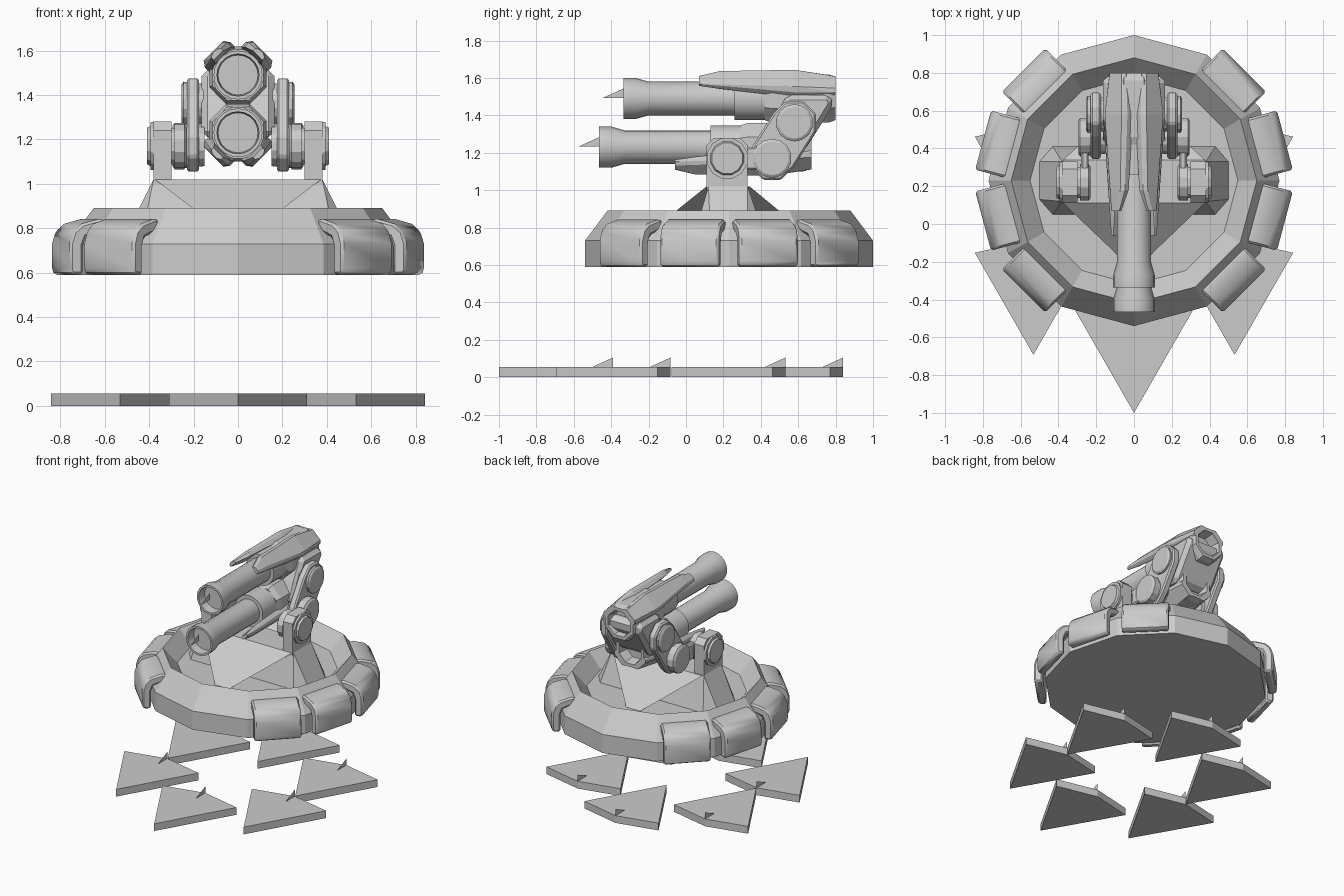
import bpy, bmesh
from math import cos, sin, pi, radians, sqrt
from mathutils import Vector, Matrix

if "Cube" in bpy.data.objects:
    bpy.data.objects.remove(bpy.data.objects["Cube"])


def finish(name, bm, smooth=False, bevel=0.0):
    bmesh.ops.recalc_face_normals(bm, faces=bm.faces)
    me = bpy.data.meshes.new(name)
    bm.to_mesh(me)
    bm.free()
    ob = bpy.data.objects.new(name, me)
    bpy.context.collection.objects.link(ob)
    if bevel:
        m = ob.modifiers.new("bevel", 'BEVEL')
        m.width, m.segments, m.limit_method = bevel, 1, 'ANGLE'
    if smooth:
        bpy.ops.object.select_all(action='DESELECT')
        ob.select_set(True)
        bpy.context.view_layer.objects.active = ob
        bpy.ops.object.shade_smooth_by_angle(angle=radians(35))
    return ob


def hull(name, pts, **kw):
    bm = bmesh.new()
    for p in pts:
        bm.verts.new(p)
    r = bmesh.ops.convex_hull(bm, input=bm.verts)
    junk = {g for g in r["geom_interior"] + r["geom_unused"] if isinstance(g, bmesh.types.BMVert)}
    bmesh.ops.delete(bm, geom=list(junk), context='VERTS')
    bmesh.ops.dissolve_limit(bm, angle_limit=0.02, verts=bm.verts, edges=bm.edges)
    return finish(name, bm, **kw)


def revolve(name, profile, n, axis, origin, off=0.0, **kw):
    """Stack of n-sided rings; profile is (position along axis, radius)."""
    bm = bmesh.new()
    rings = []
    for h, r in profile:
        ring = []
        for i in range(n):
            a = 2 * pi * (i + off) / n
            u, v = r * cos(a), r * sin(a)
            p = {'x': (h, u, v), 'y': (u, h, v), 'z': (u, v, h)}[axis]
            ring.append(bm.verts.new(Vector(p) + Vector(origin)))
        rings.append(ring)
    for a, b in zip(rings, rings[1:]):
        for i in range(n):
            j = (i + 1) % n
            bm.faces.new((a[i], a[j], b[j], b[i]))
    bm.faces.new(rings[0])
    bm.faces.new(rings[-1])
    return finish(name, bm, **kw)


def prism(name, poly, x0, x1, **kw):
    """Side (y, z) outline pushed along x."""
    bm = bmesh.new()
    f = bm.faces.new([bm.verts.new((x0, y, z)) for y, z in poly])
    r = bmesh.ops.extrude_face_region(bm, geom=[f])
    bmesh.ops.translate(bm, vec=(x1 - x0, 0, 0),
                        verts=[g for g in r["geom"] if isinstance(g, bmesh.types.BMVert)])
    return finish(name, bm, **kw)


def fin(name, x, y, z):
    bm = bmesh.new()
    bm.faces.new([bm.verts.new((x, y + dy, z + dz)) for dy, dz in ((-.11, 0), (0, 0), (0, .05))])
    finish(name, bm)


def octagon(y, z, r):
    return [(y + r * cos(pi / 8 + k * pi / 4), z + r * sin(pi / 8 + k * pi / 4)) for k in range(8)]


def link(name, a, b, ra, rb, x0, x1):
    hull(name, [(x, y, z) for x in (x0, x1) for y, z in octagon(*a, ra) + octagon(*b, rb)], bevel=.01)


CY = 0.23

# Six ground plates with small fins
for i in range(6):
    a = pi / 6 + i * pi / 3
    cx, cy = 0.615 * cos(a), CY - .005 + 0.615 * sin(a)
    outline = [(0, 0), (-.31, -.07), (0, -.61), (.31, -.07)]
    hull("ground_plate", [(cx + x, cy + y, z) for x, y in outline for z in (0, .055)])
    fin("ground_fin", cx, cy, .055)

# Twelve-sided dish base
revolve("base_ring", [(.59, .77), (.73, .77), (.89, .65), (.78, .55)], 12, 'z', (0, CY, 0))

# Eight curved pads clamped over the rim
pad = [(.815, .59), (.827, .61), (.827, .73), (.81, .785), (.77, .82), (.69, .842), (.655, .835),
       (.645, .80), (.67, .79), (.75, .76), (.765, .72), (.765, .59)]
for ang in (-45, -15, 15, 45, 135, 165, 195, 225):
    ob = prism("rim_pad", [(r, z) for r, z in pad], -.162, .162, bevel=.014, smooth=True)
    ob.data.transform(Matrix.Translation((0, CY, 0)) @ Matrix.Rotation(radians(ang - 90), 4, 'Z'))

# Pedestal: wide block plus tapering front and back faces
hull("pedestal_wide",
     [(s * x, y, 1.02) for s in (1, -1) for x, y in ((.38, .12), (.38, .33))] +
     [(s * x, y, .78) for s in (1, -1) for x, y in ((.5, .13), (.43, .05), (.5, .33), (.43, .41))])
hull("pedestal_core",
     [(s * .375, y, 1.02) for s in (1, -1) for y in (.11, .34)] +
     [(s * .06, y, .78) for s in (1, -1) for y in (-.19, .63)])

# Gun halves: the lower one is a mirrored, shifted copy of the upper one
for tag, zc, dy, up in (("upper", 1.49, 0, 1), ("lower", 1.23, -.13, -1)):
    o = (0, dy, zc)
    revolve(tag + "_barrel", [(-.27, .09), (-.335, .095), (-.335, .11), (-.27, .11), (-.20, .09),
                              (.5, .09)], 20, 'y', o, smooth=True)
    revolve(tag + "_sleeve", [(.26, .118), (.5, .118)], 16, 'y', o, .5, smooth=True)
    revolve(tag + "_breech", [(.42, .125), (.46, .14), (.76, .14), (.80, .125), (.80, .1),
                              (.72, .085)], 8, 'y', o, .5)
    fin(tag + "_muzzle_fin", 0, -.335 + dy, zc + .003)
    # Diagonal armour strips
    for s in (1, -1):
        pts = []
        for y, t0, t1, n0, n1 in ((.07, -.03, .03, .125, .15), (.18, -.037, .07, .11, .155),
                                  (.58, -.082, .08, .09, .155), (.80, -.07, .055, .09, .13)):
            nm = n0 + .6 * (n1 - n0)
            for t, n in ((t0, n0), (t0, nm), (t0 + .018, n1), (t1 - .018, n1), (t1, nm), (t1, n0)):
                pts.append((s * (n - t) / sqrt(2), y + dy, zc + up * (n + t) / sqrt(2)))
        hull(tag + "_armour", pts)

# Slanted housing joining both breeches
prism("gun_housing", [(.40, 1.21), (.63, 1.21), (.665, 1.26), (.79, 1.46), (.77, 1.51), (.54, 1.51),
                      (.46, 1.36)], -.165, .165, bevel=.03)

# Brackets, joints and links on both sides
P, Q, R = (.22, 1.17), (.46, 1.17), (.58, 1.36)
for s in (1, -1):
    prism("bracket", [(.11, 1.0), (.33, 1.0), (.33, 1.24), (.29, 1.28), (.15, 1.28), (.11, 1.24)],
          s * .30, s * .38)
    revolve("bracket_cap", [(s * .37, .112), (s * .395, .112), (s * .395, .092), (s * .41, .085)],
            12, 'x', (0, *P), .5)
    revolve("bracket_hub", [(s * .23, .085), (s * .24, .1), (s * .285, .1), (s * .285, .085),
                            (s * .31, .085)], 12, 'x', (0, *P), .5)
    link("lower_link", P, Q, .06, .07, s * .24, s * .28)
    link("upper_link", Q, R, .125, .125, s * .175, s * .23)
    for c in (Q, R):
        revolve("link_cap", [(s * .15, .09), (s * .245, .1), (s * .255, .085)], 14, 'x', (0, *c), .5)
    revolve("elbow_hub", [(s * .24, .105), (s * .285, .105), (s * .295, .09)], 14, 'x', (0, *Q), .5)
